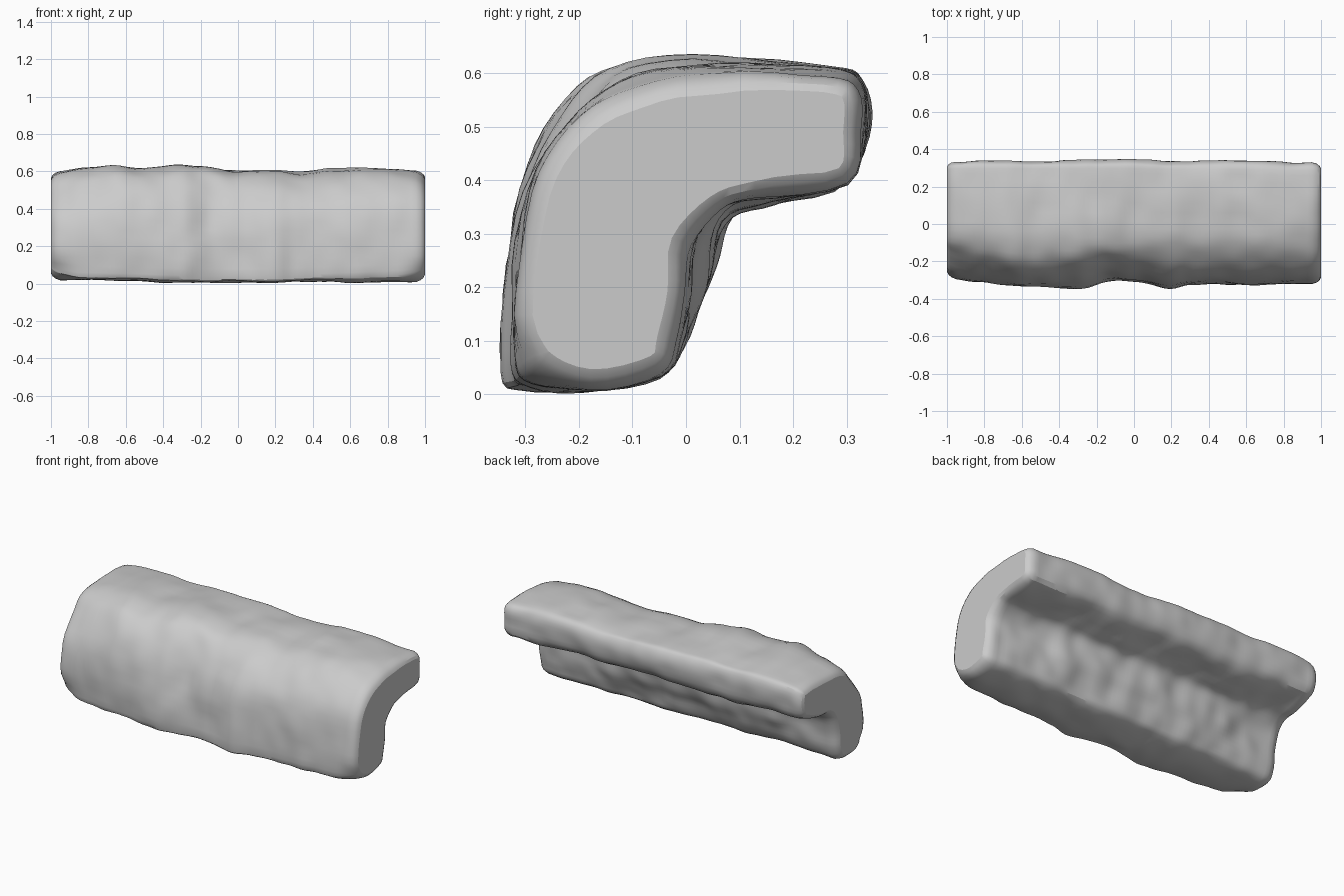
import bpy, bmesh
from math import exp
from mathutils import Vector, noise

if "Cube" in bpy.data.objects:
    bpy.data.objects.remove(bpy.data.objects["Cube"])

# Matching (y, z) cross-sections of the bent slab at the left, middle and right
LEFT = [(-.31, .06), (-.28, .025), (-.17, .02), (-.06, .035), (-.02, .09), (-.003, .19), (.015, .28),
        (.07, .345), (.16, .37), (.30, .405), (.335, .50), (.325, .585), (.27, .605), (.06, .615),
        (-.13, .605), (-.225, .55), (-.28, .43), (-.315, .24)]
MID = [(-.33, .04), (-.29, .01), (-.18, .005), (-.05, .03), (-.01, .09), (.01, .18), (.03, .27),
       (.08, .335), (.17, .36), (.30, .405), (.34, .51), (.325, .585), (.27, .602), (.06, .612),
       (-.11, .60), (-.21, .54), (-.28, .42), (-.32, .24)]
RIGHT = [(-.325, .07), (-.29, .02), (-.18, .015), (-.05, .04), (-.015, .10), (.0, .19), (.01, .28),
         (.06, .35), (.13, .375), (.30, .395), (.335, .49), (.325, .575), (.26, .605), (.06, .612),
         (-.09, .595), (-.205, .53), (-.28, .42), (-.315, .24)]

# Uneven edges along x: top height, front face, upper front rounding, toe rounding, inner bulge
TOP = [(-1, -.022), (-.8, .0), (-.67, .012), (-.5, .0), (-.3, .018), (-.2, .006), (0, -.012), (.2, -.007),
       (.37, -.024), (.5, -.01), (.7, .004), (1, -.014)]
FRONT = [(-1, .025), (-.85, .008), (-.6, -.012), (-.3, -.014), (-.13, .028), (0, .02), (.2, -.014),
         (.3, .004), (.6, .0), (1, .003)]
CORNER = [(-1, .065), (-.8, .035), (-.6, .0), (-.35, .012), (0, .02), (.4, .012), (1, .005)]
TOE = [(-1, .05), (-.85, .0), (.85, .0), (1, .04)]
BULGE = [(-1, .0), (-.75, .005), (-.55, .035), (0, .03), (.45, .035), (.75, .005), (1, 0)]


def lerp_table(t, x):
    for (a, va), (b, vb) in zip(t, t[1:]):
        if x <= b:
            f = max(0, (x - a) / (b - a))
            f = f * f * (3 - 2 * f)
            return va + (vb - va) * f
    return t[-1][1]


def section(x, sub=4):
    a, b, f = (LEFT, MID, x + 1) if x < 0 else (MID, RIGHT, x)
    f = f * f * (3 - 2 * f)
    p = [Vector(u).lerp(Vector(v), f) for u, v in zip(a, b)]
    n, out = len(p), []
    for i in range(n):
        p0, p1, p2, p3 = (p[(i + k) % n] for k in (-1, 0, 1, 2))
        for s in range(sub):
            t = s / sub
            out.append(.5 * (2 * p1 + (p2 - p0) * t + (2 * p0 - 5 * p1 + 4 * p2 - p3) * t * t
                             + (3 * p1 - p0 - 3 * p2 + p3) * t ** 3))
    return out


def bump(p, c, r):
    return exp(-((p - Vector(c)).length / r) ** 2)


def ring(bm, x, inset):
    pts = section(x)
    n, verts = len(pts), []
    for i, p in enumerate(pts):
        t = (pts[(i + 2) % n] - pts[i - 2]).normalized()
        nrm = Vector((t.y, -t.x))
        q = Vector((x, p.x, p.y))
        rough = .012 * noise.noise(q * 4) + .007 * noise.noise(q * 9 + Vector((7, 3, 1)))
        if p.x > -.03 and p.y < .4:
            rough *= 1.4
        r = p + nrm * (rough - inset)
        back = 1 - .6 * max(0, min(1, (p.x - .05) / .2))
        r.y += lerp_table(TOP, x) * max(0, min(1, (p.y - .4) / .18)) * back
        r.x += lerp_table(FRONT, x) * max(0, min(1, (-.12 - p.x) / .15))
        r += Vector((.8, -.6)) * lerp_table(CORNER, x) * bump(p, (-.21, .54), .15)
        r += Vector((.7, .6)) * lerp_table(TOE, x) * bump(p, (-.31, .03), .08)
        r += Vector((.9, -.3)) * lerp_table(BULGE, x) * bump(p, (.03, .24), .09)
        r.y = max(r.y, .002)
        verts.append(bm.verts.new((x, r.x, r.y)))
    return verts


# Rocky slab: lofted rings with rounded, flat-capped ends
N = 78
left = [(-.993, .035), (-.985, .02), (-.97, .008)]
stations = left + [(-.945 + 1.89 * i / N, 0) for i in range(N + 1)]
stations += [(-x, d) for x, d in reversed(left)]
bm = bmesh.new()
rings = [ring(bm, x / .993, d) for x, d in stations]
for a, b in zip(rings, rings[1:]):
    n = len(a)
    for i in range(n):
        j = (i + 1) % n
        bm.faces.new((a[i], a[j], b[j], b[i]))
caps = [bm.faces.new(rings[0]), bm.faces.new(rings[-1])]
bmesh.ops.recalc_face_normals(bm, faces=bm.faces)
for f in caps:
    for e in f.edges:
        e.smooth = False
me = bpy.data.meshes.new("rock_ledge")
bm.to_mesh(me)
bm.free()
ob = bpy.data.objects.new("rock_ledge", me)
bpy.context.collection.objects.link(ob)
bpy.context.view_layer.objects.active = ob
ob.select_set(True)
bpy.ops.object.shade_smooth_by_angle(angle=.45)
